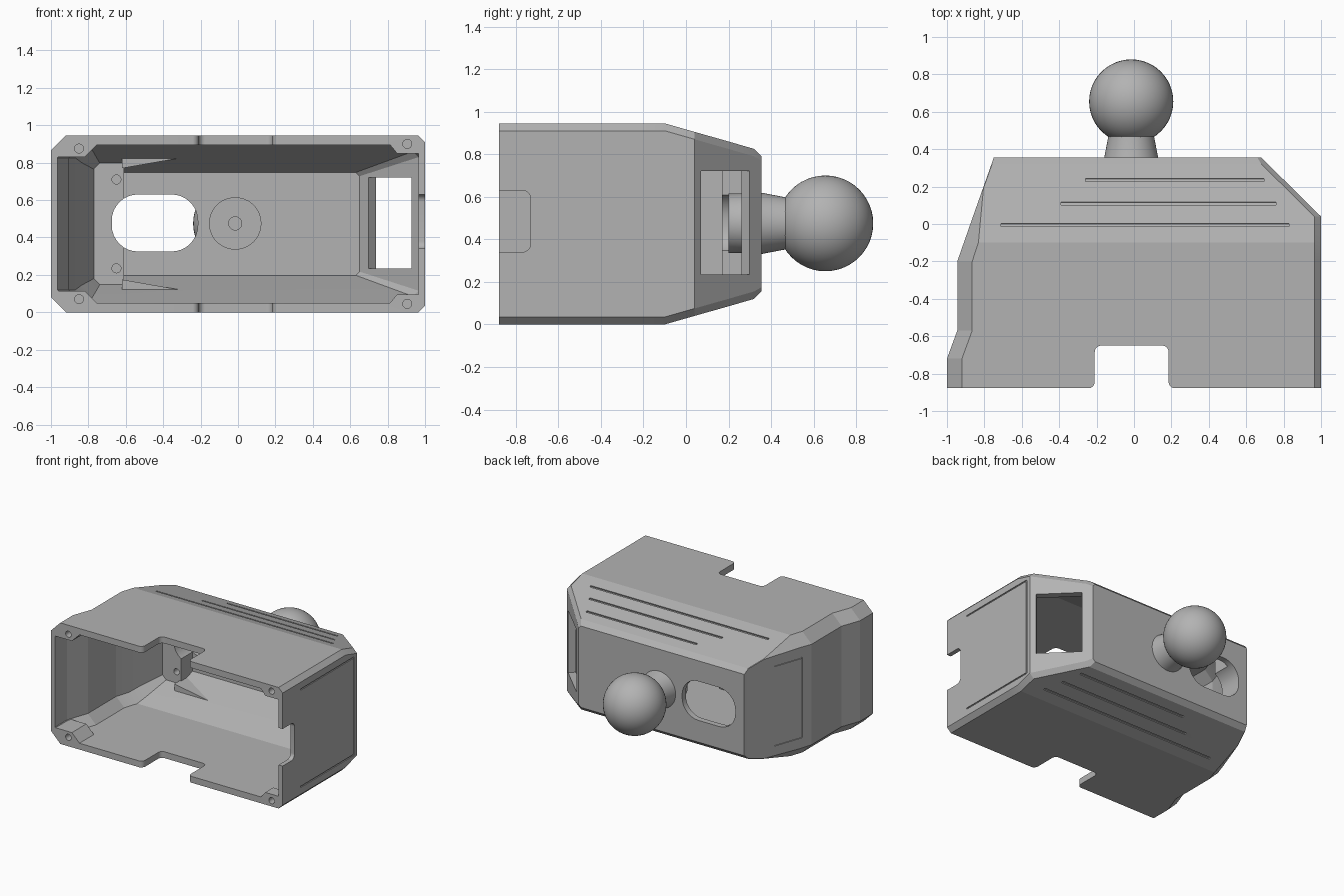
import bpy, bmesh, math
from mathutils import Matrix, Vector

default = bpy.data.objects.get("Cube")
if default:
    bpy.data.objects.remove(default)

ZC = 0.4725          # mid height of the housing
FRONT = -0.878

grey = bpy.data.materials.new("light grey plastic")
grey.use_nodes = True
colour = (0.45, 0.45, 0.45, 1)
grey.diffuse_color = colour
grey.node_tree.nodes["Principled BSDF"].inputs["Base Color"].default_value = colour


def finish(bm, name):
    bmesh.ops.recalc_face_normals(bm, faces=bm.faces)
    mesh = bpy.data.meshes.new(name)
    bm.to_mesh(mesh)
    bm.free()
    obj = bpy.data.objects.new(name, mesh)
    bpy.context.collection.objects.link(obj)
    mesh.materials.append(grey)
    return obj


def prism(name, pts, axis, a, b, radius=0):
    """Extrude a 2D outline along an axis, rounding its corners if asked."""
    place = {"x": lambda p, t: (t, p[0], p[1]),
             "y": lambda p, t: (p[0], t, p[1]),
             "z": lambda p, t: (p[0], p[1], t)}[axis]
    bm = bmesh.new()
    low = [bm.verts.new(place(p, a)) for p in pts]
    high = [bm.verts.new(place(p, b)) for p in pts]
    bm.faces.new(low)
    bm.faces.new(high[::-1])
    n = len(pts)
    for i in range(n):
        j = (i + 1) % n
        bm.faces.new((low[i], low[j], high[j], high[i]))
    bmesh.ops.recalc_face_normals(bm, faces=bm.faces)
    if radius:
        edges = [bm.edges.get((u, v)) for u, v in zip(low, high)]
        bmesh.ops.bevel(bm, geom=edges, offset=radius, segments=8,
                        profile=0.5, affect="EDGES")
    return finish(bm, name)


def rect(u0, u1, v0, v1):
    return [(u0, v0), (u1, v0), (u1, v1), (u0, v1)]


def box(name, centre, size, rot=Matrix()):
    bm = bmesh.new()
    m = Matrix.Translation(centre) @ rot @ Matrix.Diagonal((*size, 1))
    bmesh.ops.create_cube(bm, size=1, matrix=m)
    return finish(bm, name)


def rod(name, x, z, y0, y1, r):
    pts = [(x + r * math.cos(math.tau * i / 24), z + r * math.sin(math.tau * i / 24))
           for i in range(24)]
    return prism(name, pts, "y", y0, y1)


def loft(name, sections):
    """Join chamfered sections: y, left x, right x, half height, two chamfers."""
    bm = bmesh.new()
    rings = []
    for y, xl, xr, h, cl, cr in sections:
        half = [(xl, h - cl), (xl + cl, h), (xr - cr, h), (xr, h - cr)]
        ring = [(x, ZC + z) for x, z in half] + [(x, ZC - z) for x, z in half[::-1]]
        rings.append([bm.verts.new((x, y, z)) for x, z in ring])
    for r0, r1 in zip(rings, rings[1:]):
        for i in range(8):
            j = (i + 1) % 8
            bm.faces.new((r0[i], r0[j], r1[j], r1[i]))
    bm.faces.new(rings[0])
    bm.faces.new(rings[-1][::-1])
    return finish(bm, name)


def cut(target, cutter):
    mod = target.modifiers.new("cut", "BOOLEAN")
    mod.operation, mod.solver, mod.object = "DIFFERENCE", "EXACT", cutter
    dg = bpy.context.evaluated_depsgraph_get()
    mesh = bpy.data.meshes.new_from_object(target.evaluated_get(dg))
    target.modifiers.clear()
    target.data = mesh
    bpy.data.objects.remove(cutter)


def mirror_z(pts):
    return [(x, 2 * ZC - z) for x, z in pts]


# Outer body and inner cavity
housing = loft("housing", [
    (FRONT, -1, 1, ZC, .08, .035), (-.72, -1, 1, ZC, .08, .035),
    (-.57, -.945, 1, ZC, .08, .035), (-.2, -.945, 1, ZC, .08, .035),
    (-.1, -.91, 1, ZC, .078, .035), (.04, -.861, 1, .4325, .042, .035),
    (.19, -.808, .848, .39, .003, .035), (.32, -.762, .716, .3525, .003, .035),
    (.355, -.75, .68, .3175, .003, .02)])
cavity = loft("cavity", [
    (-1, -.965, .965, .423, .07, .03), (-.73, -.965, .965, .423, .07, .03),
    (-.56, -.905, .965, .423, .07, .03), (-.21, -.905, .965, .423, .07, .03),
    (-.1, -.87, .965, .423, .07, .03), (-.005, -.835, .965, .387, .06, .03),
    (.31, -.72, .65, .275, .01, .02)])

# Solid features left standing inside the cavity
left_boss = [(-1.1, .83), (-.82, .83), (-.74, .91), (-.74, 1), (-1.1, 1)]
right_boss = [(1.1, .85), (.85, .85), (.805, .905), (.805, 1), (1.1, 1)]
gusset = [(-.62, .77), (-.25, .835), (-.62, .86)]
for flip in (list, mirror_z):
    cut(cavity, prism("left_boss", flip(left_boss), "y", -1.2, -.7))
    cut(cavity, prism("right_boss", flip(right_boss), "y", -1.2, -.78))
    cut(cavity, prism("gusset", flip(gusset), "y", .1, .4))
cut(cavity, prism("mount_plate", rect(-.9, -.61, .1, .85), "y", .17, .4))
cut(housing, cavity)

# Rounded notches in the top, bottom and left walls
notch = [(-.21, -.65), (.185, -.65), (.185, -.8785), (.3, -.8785),
         (.3, -1), (-.3, -1), (-.3, -.8785), (-.21, -.8785)]
cut(housing, prism("notch", notch, "z", -.2, 1.2, .035))
cut(housing, prism("side_notch", rect(-1, -.73, .34, .63), "x", .9, 1.1, .04))

# Rear slot and window in the angled corner
cut(housing, prism("slot", rect(-.675, -.215, .325, .63), "y", .05, .5, .14))
cut(housing, box("window", (.852, .185, .4775), (.325, .25, .485),
                 Matrix.Rotation(-math.pi / 4, 4, "Z")))

# Screw holes
for x, z, y0, y1 in ((-.85, .875, -1, -.76), (.905, .9, -1, -.82),
                     (-.65, .71, 0, .28)):
    for height in (z, 2 * ZC - z):
        cut(housing, rod("screw_hole", x, height, y0, y1, .024))

# Three grooves on each sloping face
slope = .286
for y, x0, x1 in ((-.005, -.71, .83), (.11, -.39, .76), (.235, -.26, .695)):
    z = ZC * 2 - slope * (y + .1)
    for side, height in ((-1, z), (1, 2 * ZC - z)):
        tilt = Matrix.Rotation(side * math.atan(slope), 4, "X")
        cut(housing, box("groove", ((x0 + x1) / 2, y, height),
                         (x1 - x0, .016, .02), tilt))

# Bracket shaped grooves on both side walls
cut(housing, box("groove", (1, .0, ZC), (.014, .01, .76)))
for s in (-1, 1):
    cut(housing, box("groove", (1, -.33, ZC + s * .38), (.014, .66, .01)))
lean = Matrix.Rotation(-math.atan2(.195, .555), 4, "Z")
start = Vector((-.917, -.12, ZC))
along = Vector((.195, .555, 0)).normalized()
cut(housing, box("groove", start, (.014, .01, .62), lean))
for s in (-1, 1):
    cut(housing, box("groove", start + along * .12 + Vector((0, 0, s * .31)),
                     (.014, .24, .01), lean))

# Ball stud: inner flange with a centre hole, neck, and ball
profile = [(.001, .3), (.035, .3), (.035, .2), (.14, .2), (.14, .34),
           (.145, .35), (.122, .47), (.12, .5), (.001, .5)]
bm = bmesh.new()
verts = [bm.verts.new((r, y, 0)) for r, y in profile]
edges = [bm.edges.new(pair) for pair in zip(verts, verts[1:])]
bmesh.ops.spin(bm, geom=verts + edges, cent=(0, 0, 0), axis=(0, 1, 0),
               angle=math.tau, steps=48, use_duplicate=False)
bmesh.ops.remove_doubles(bm, verts=bm.verts, dist=.0005)
stud = finish(bm, "stud_neck")
stud.location = (-.015, 0, .475)

bm = bmesh.new()
bmesh.ops.create_uvsphere(bm, u_segments=48, v_segments=24, radius=.225)
ball = finish(bm, "ball")
ball.location = (-.015, .655, .475)

# Shading
for obj, angle in ((housing, 12), (stud, 30), (ball, 30)):
    bpy.ops.object.select_all(action="DESELECT")
    obj.select_set(True)
    bpy.context.view_layer.objects.active = obj
    bpy.ops.object.shade_smooth_by_angle(angle=math.radians(angle))
